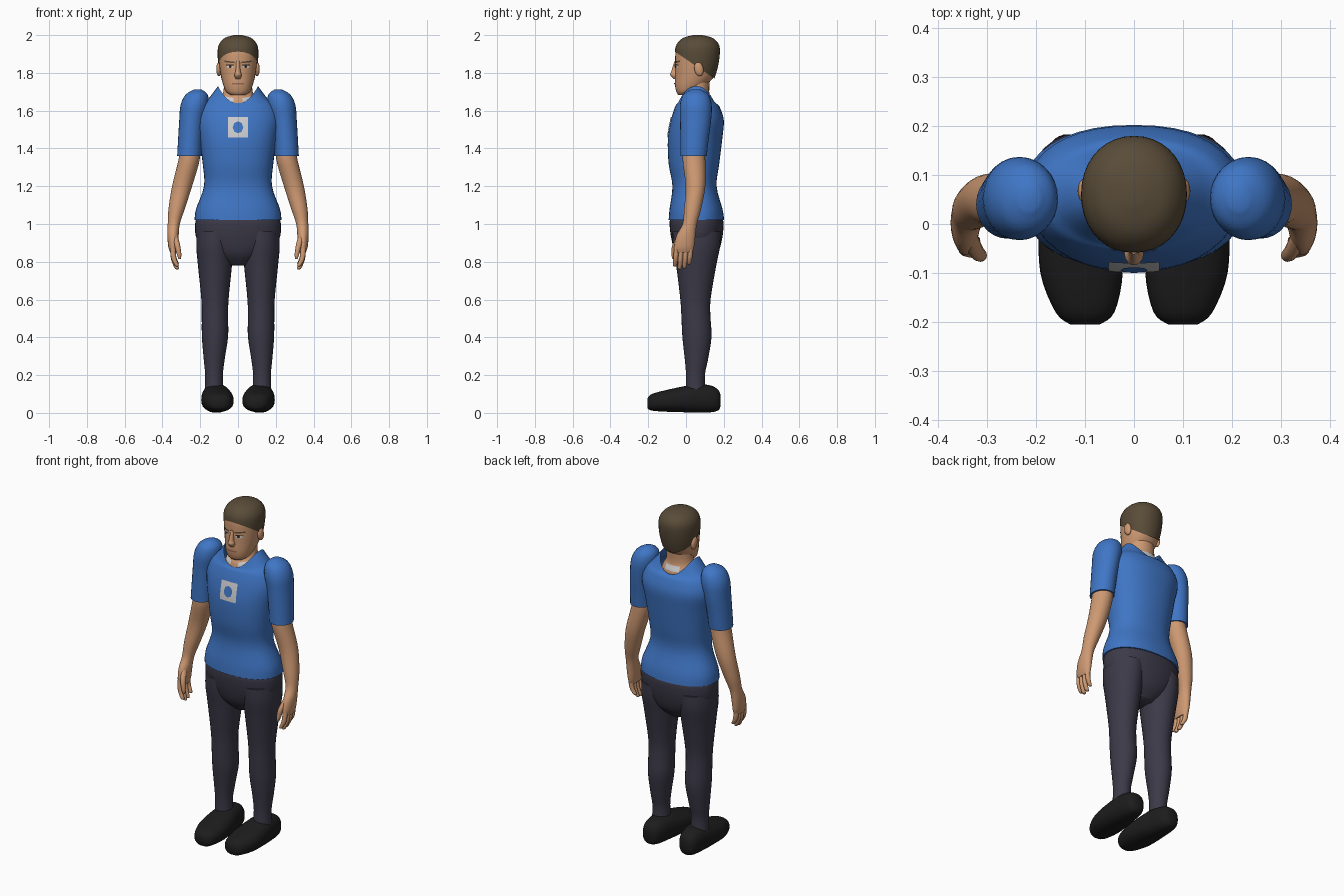
import bpy, bmesh, math
from mathutils import Vector, Matrix
from mathutils.bvhtree import BVHTree

cube = bpy.data.objects.get("Cube")
if cube:
    bpy.data.objects.remove(cube, do_unlink=True)


def material(name, r, g, b):
    m = bpy.data.materials.new(name)
    m.use_nodes = True
    m.diffuse_color = (r, g, b, 1)
    bsdf = m.node_tree.nodes["Principled BSDF"]
    bsdf.inputs["Base Color"].default_value = (r, g, b, 1)
    bsdf.inputs["Roughness"].default_value = 0.8
    return m


BLUE = material("shirt blue", 0.05, 0.18, 0.56)
TROUSER = material("trouser slate", 0.045, 0.042, 0.065)
SHOE = material("shoe black", 0.012, 0.012, 0.012)
SKIN = material("skin tan", 0.62, 0.32, 0.17)
HAIR = material("hair brown", 0.1, 0.072, 0.04)
WHITE = material("pale grey", 0.62, 0.62, 0.64)
DARK = material("eye dark", 0.03, 0.018, 0.012)
LIP = material("lip brown", 0.36, 0.14, 0.085)


def finish(name, bm, mat, recalc=True):
    """Turn a bmesh into a smooth-shaded object and return its surface tree."""
    if recalc:
        bmesh.ops.recalc_face_normals(bm, faces=bm.faces)
    tree = BVHTree.FromBMesh(bm)
    mesh = bpy.data.meshes.new(name)
    bm.to_mesh(mesh)
    bm.free()
    mesh.materials.append(mat)
    obj = bpy.data.objects.new(name, mesh)
    bpy.context.collection.objects.link(obj)
    bpy.ops.object.select_all(action="DESELECT")
    obj.select_set(True)
    bpy.context.view_layer.objects.active = obj
    bpy.ops.object.shade_smooth_by_angle(angle=math.radians(55))
    return tree


def spline(rings, steps=4):
    """Smoothly interpolate between consecutive rings."""
    pts = [rings[0]] + rings + [rings[-1]]
    out = []
    for a, b, c, d in zip(pts, pts[1:], pts[2:], pts[3:]):
        for k in range(steps):
            t = k / steps
            out.append([q + t * (r - p + t * (2*p - 5*q + 4*r - s + t * (3*q - p - 3*r + s))) / 2
                        for p, q, r, s in zip(a, b, c, d)])
    return out + [list(rings[-1])]


def loft(name, rings, mat, side=1, axis="z", power=2.0, seg=28, open_top=False, cut=None):
    """Skin rings of (position, centre a, centre b, radius a, radius b, saddle)."""
    bm = bmesh.new()
    loops = []
    for t, a, b, ra, rb, *saddle in spline(rings):
        loop = []
        for i in range(seg):
            ang = math.tau * i / seg
            c, s = math.cos(ang), math.sin(ang)
            u = side * (a + ra * math.copysign(abs(c) ** (2 / power), c))
            v = b + rb * math.copysign(abs(s) ** (2 / power), s)
            w = t + (saddle[0] * math.cos(2 * ang) if saddle else 0)
            loop.append(bm.verts.new((u, v, w) if axis == "z" else (u, w, v)))
        loops.append(loop)
    for lo, hi in zip(loops, loops[1:]):
        for i in range(seg):
            j = (i + 1) % seg
            bm.faces.new((lo[i], lo[j], hi[j], hi[i]))
    bm.faces.new(loops[0])
    if not open_top:
        bm.faces.new(loops[-1])
    if cut:
        bmesh.ops.bisect_plane(bm, geom=bm.verts[:] + bm.edges[:] + bm.faces[:],
                               plane_co=cut[0], plane_no=cut[1], clear_inner=True)
    return finish(name, bm, mat)


def blob(name, centre, size, mat, tilt=0):
    bm = bmesh.new()
    bmesh.ops.create_uvsphere(bm, u_segments=16, v_segments=10, radius=1)
    mtx = Matrix.Translation(centre) @ Matrix.Rotation(tilt, 4, "X") @ Matrix.Diagonal((*size, 1))
    bmesh.ops.transform(bm, matrix=mtx, verts=bm.verts)
    finish(name, bm, mat)


def plate(name, tree, x, z, w, h, mat, sides=0, lift=0.004, back=False, tilt=0):
    """Lay a thin patch on the front or back of a surface."""
    bm = bmesh.new()
    if sides:
        bmesh.ops.create_circle(bm, cap_ends=True, segments=sides, radius=0.5)
    else:
        bmesh.ops.create_grid(bm, x_segments=8, y_segments=8, size=0.5)
    d = -1 if back else 1
    for v in bm.verts:
        px, pz = x + d * v.co.x * w, z + v.co.y * h + tilt * v.co.x * w
        hit = tree.ray_cast(Vector((px, -d, pz)), Vector((0, d, 0)))[0]
        v.co = (px, (hit.y if hit else 0) - d * lift, pz)
    finish(name, bm, mat, recalc=False)


# Shirt body with a scooped collar
shirt = loft("shirt_body", [
    (1.02, 0, .055, .23, .147, 0), (1.08, 0, .053, .222, .14, 0),
    (1.2, 0, .045, .18, .117, 0), (1.32, 0, .042, .187, .134, 0),
    (1.45, 0, .048, .205, .144, 0), (1.55, 0, .06, .22, .14, 0),
    (1.62, 0, .06, .2, .118, 0), (1.65, 0, .058, .155, .106, .015),
    (1.685, 0, .055, .106, .098, .045)], BLUE, power=2.25, seg=40, open_top=True)
plate("chest_badge", shirt, 0, 1.512, .104, .108, WHITE)
plate("badge_centre", shirt, 0, 1.512, .056, .064, BLUE, sides=8, lift=.007)

# Neck and the pale patches inside the collar
neck = loft("neck", [
    (1.58, 0, .056, .12, .095), (1.65, 0, .052, .102, .087),
    (1.7, 0, .056, .078, .067), (1.8, 0, .065, .07, .065)], SKIN)
for s in (1, -1):
    plate("front_collar_patch", neck, s * .05, 1.662, .052, .02, WHITE, tilt=s * .2)
plate("back_collar_patch", neck, 0, 1.668, .09, .03, WHITE, back=True)

# Head and hair cap
head = loft("head", [
    (1.683, 0, -.005, .04, .036), (1.7, 0, .005, .062, .056),
    (1.735, 0, .025, .078, .083), (1.79, 0, .048, .092, .106),
    (1.85, 0, .055, .1, .112), (1.92, 0, .06, .103, .114),
    (1.97, 0, .062, .082, .09), (1.992, 0, .063, .04, .045)], SKIN, power=2.15)
loft("hair", [
    (1.74, 0, .055, .078, .085), (1.82, 0, .057, .1, .109),
    (1.9, 0, .06, .108, .119), (1.95, 0, .062, .101, .112),
    (1.985, 0, .063, .07, .078), (2.0, 0, .063, .02, .024)], HAIR, power=2.1, seg=36,
    cut=((0, -.058, 1.912), (0, .68, 1)))

# Face
loft("nose", [
    (1.862, 0, -.05, .01, .011), (1.81, 0, -.059, .013, .019),
    (1.789, 0, -.06, .02, .024), (1.768, 0, -.053, .013, .012)], SKIN, seg=14)
blob("chin", (0, -.026, 1.703), (.036, .022, .02), SKIN)
plate("mouth", head, 0, 1.742, .062, .009, LIP)
for s, label in ((1, "left"), (-1, "right")):
    blob(label + "_ear", (s * .101, .068, 1.82), (.014, .024, .038), SKIN, tilt=.2)
    plate(label + "_eye", head, s * .042, 1.832, .036, .015, WHITE, sides=12)
    plate(label + "_pupil", head, s * .041, 1.833, .015, .015, DARK, sides=10, lift=.006)
    plate(label + "_eyelid", head, s * .042, 1.841, .042, .005, DARK, lift=.005)
    plate(label + "_eyebrow", head, s * .045, 1.858, .052, .008, HAIR, tilt=s * .12)

# Hips
loft("trouser_hips", [
    (.78, 0, .056, .05, .06), (.84, 0, .057, .15, .11),
    (.92, 0, .057, .218, .134), (1.0, 0, .056, .227, .143),
    (1.04, 0, .055, .215, .135)], TROUSER, power=2.2, seg=36)

for s, label in ((1, "left_"), (-1, "right_")):
    # Sleeve with a raised rounded shoulder
    loft(label + "sleeve", [
        (1.36, .258, .04, .064, .07), (1.45, .252, .045, .065, .075),
        (1.55, .243, .051, .068, .082), (1.63, .23, .052, .074, .084),
        (1.685, .219, .052, .058, .066), (1.712, .213, .052, .02, .025)], BLUE, side=s)

    # Arm down to the palm
    loft(label + "arm", [
        (1.42, .255, .042, .05, .055), (1.34, .259, .042, .056, .06),
        (1.2, .296, .05, .053, .052), (1.08, .325, .035, .043, .045),
        (1.0, .34, .02, .032, .038), (.94, .344, .0, .03, .05),
        (.88, .344, -.01, .025, .053), (.85, .342, -.012, .017, .046)], SKIN, side=s)

    # Four fingers curling inward, and a thumb
    for i, length in enumerate((.095, .11, .105, .085)):
        y = -.05 + i * .025
        loft(label + "finger", [
            (.88, .345, y, .014, .012), (.87 - length / 2, .341, y - .004, .014, .013),
            (.878 - length, .325, y - .008, .011, .011),
            (.87 - length, .321, y - .008, .005, .005)], SKIN, side=s, seg=12)
    loft(label + "thumb", [
        (.94, .335, -.025, .015, .018), (.89, .322, -.055, .015, .017),
        (.84, .312, -.064, .012, .013), (.815, .309, -.066, .006, .006)], SKIN, side=s, seg=12)

    # Trouser leg
    loft(label + "trouser_leg", [
        (.96, .118, .056, .1, .128), (.88, .123, .056, .098, .124),
        (.78, .122, .054, .09, .106), (.6, .122, .05, .072, .08),
        (.5, .122, .053, .07, .077), (.4, .122, .058, .069, .077),
        (.28, .126, .055, .055, .061), (.2, .127, .05, .047, .05),
        (.11, .127, .05, .05, .052)], TROUSER, side=s)

    # Shoe, lofted from toe to heel
    loft(label + "shoe", [
        (-.205, .1, .05, .03, .026), (-.18, .1, .056, .06, .044),
        (-.1, .107, .064, .084, .058), (0, .112, .073, .082, .07),
        (.06, .115, .077, .073, .076), (.13, .118, .074, .062, .071),
        (.17, .12, .068, .045, .055), (.183, .12, .064, .022, .03)],
        SHOE, side=s, axis="y", power=2.4)
